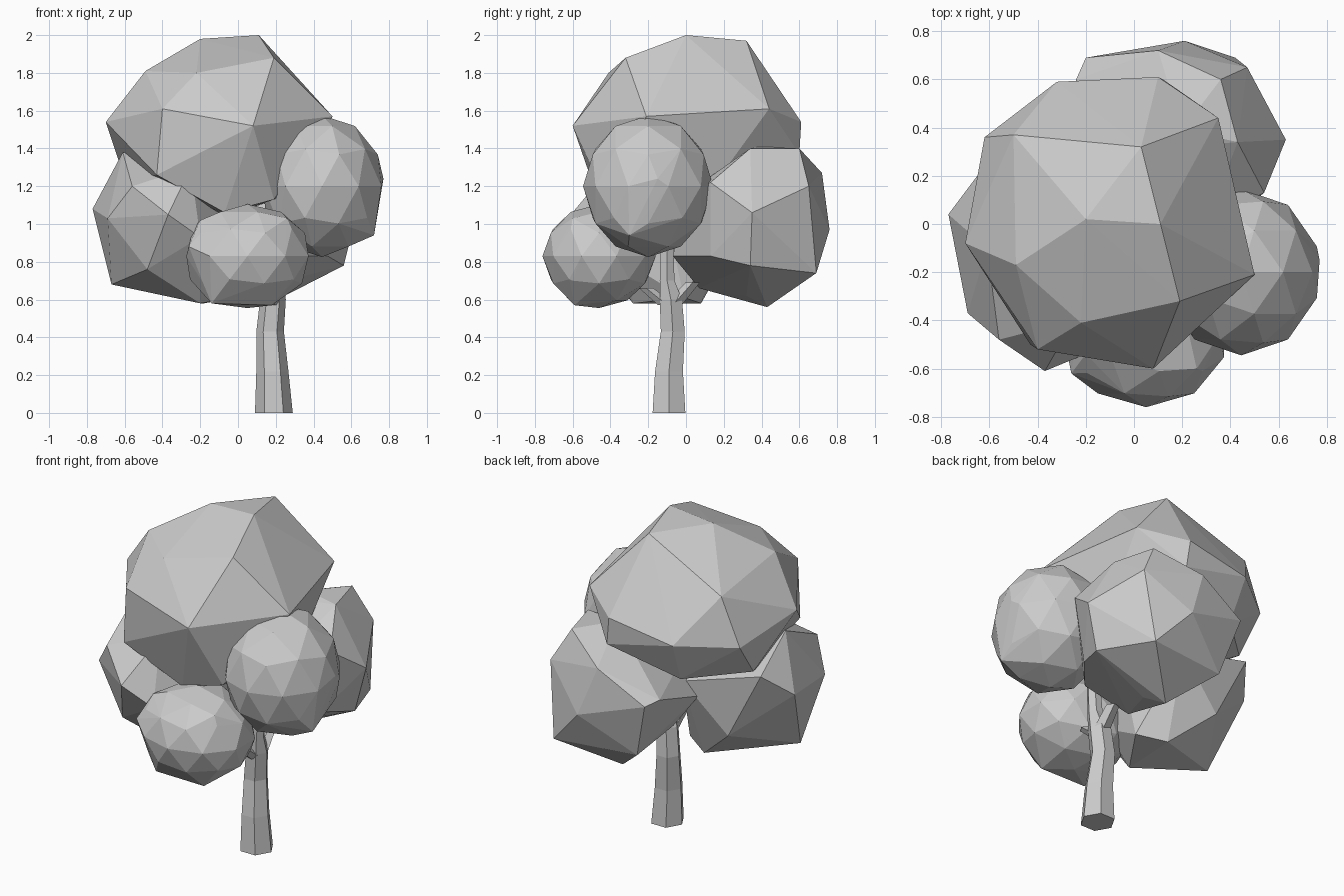
import bpy, bmesh
from math import cos, sin, pi
from mathutils import Vector


def finish(name, bm):
    bmesh.ops.recalc_face_normals(bm, faces=bm.faces)
    mesh = bpy.data.meshes.new(name)
    bm.to_mesh(mesh)
    bm.free()
    obj = bpy.data.objects.new(name, mesh)
    bpy.context.collection.objects.link(obj)
    return obj


def clump(name, centre, radii, detail, corners=()):
    """Faceted foliage: hull of an ellipsoid core and a few protruding corners."""
    bm = bmesh.new()
    bmesh.ops.create_icosphere(bm, subdivisions=detail, radius=1)
    points = [Vector(c * r for c, r in zip(v.co, radii)) + Vector(centre) for v in bm.verts]
    bm.clear()
    for p in points + list(corners):
        bm.verts.new(p)
    bmesh.ops.convex_hull(bm, input=bm.verts)
    bmesh.ops.delete(bm, geom=[v for v in bm.verts if not v.link_faces], context='VERTS')
    return finish(name, bm)


def limb(name, path, sides):
    """Tapered bent limb; path entries are x, y, z, radius."""
    bm = bmesh.new()
    rings = [[bm.verts.new((x + r * cos(2 * pi * i / sides), y + r * sin(2 * pi * i / sides), z))
              for i in range(sides)] for x, y, z, r in path]
    for a, b in zip(rings, rings[1:]):
        for i in range(sides):
            j = (i + 1) % sides
            bm.faces.new((a[i], a[j], b[j], b[i]))
    bm.faces.new(rings[0])
    bm.faces.new(rings[-1])
    return finish(name, bm)


# Trunk and branches
limb("trunk", [(.19, -.09, 0, .1), (.182, -.09, .22, .085), (.17, -.07, .43, .073),
               (.185, -.08, .6, .068), (.2, -.1, .7, .045), (.22, -.1, 1.0, .035)], 6)
limb("back_branch", [(.19, -.07, .57, .05), (.19, .035, .69, .04)], 5)
limb("front_branch", [(.18, -.1, .57, .05), (.17, -.21, .66, .04)], 5)

# Crown, the largest clump
clump("crown", (-.1, 0, 1.45), (.5, .5, .42), 1, [
    (.11, 0, 2), (.03, .32, 1.97), (-.2, .02, 1.98), (.19, -.32, 1.88),
    (-.49, -.17, 1.81), (-.22, -.41, 1.8), (-.5, .37, 1.74), (.08, -.6, 1.52),
    (.5, -.21, 1.57), (-.7, -.08, 1.54), (-.43, -.5, 1.26), (.35, .44, 1.61),
    (.1, .61, 1.54), (-.32, .59, 1.47), (-.62, .36, 1.45), (.19, -.42, 1.13),
    (-.07, -.44, 1.06), (.32, .12, 1.17), (.12, .6, 1.37), (-.3, .48, 1.22),
    (-.6, .2, 1.24), (-.4, -.52, 1.61)])

# Left clump
clump("left_foliage", (-.33, -.12, .95), (.36, .38, .34), 1, [
    (-.37, -.61, 1.05), (-.56, -.48, 1.2), (-.69, -.37, 1.03), (-.48, -.44, .76),
    (-.77, .04, 1.08), (-.67, -.16, .68), (-.65, .2, 1.22), (-.2, -.28, .58),
    (-.18, .08, .58), (-.15, .25, 1.08), (-.61, -.1, 1.38), (-.2, -.54, .93),
    (-.25, -.4, 1.3), (-.02, -.01, .61)])

# Back clump
clump("back_foliage", (.2, .32, 1.0), (.38, .36, .38), 1, [
    (.21, .76, .97), (-.2, .69, 1.1), (.47, .65, 1.2), (.63, .35, 1.06),
    (.54, .13, 1.22), (.36, .6, 1.4), (.2, .39, 1.41), (.43, .34, 1.4),
    (.13, .43, .56), (.56, .34, .78), (.42, .69, .74), (-.1, .62, .75),
    (-.24, .22, 1.0), (-.24, .6, 1.12), (.3, -.07, .83), (.1, .07, .66), (.1, .72, 1.27)])

# Right and front clumps
clump("right_foliage", (.445, -.2, 1.2), (.33, .345, .375), 2,
      [(.77, -.15, 1.24), (.32, -.15, 1.57), (.72, -.3, .94)])
clump("front_foliage", (.05, -.46, .83), (.34, .3, .275), 2,
      [(-.26, -.62, .88), (-.14, -.6, .58), (.18, -.59, .57), (.3, -.6, .7),
       (.26, -.6, 1.03), (-.2, -.54, 1.02)])
